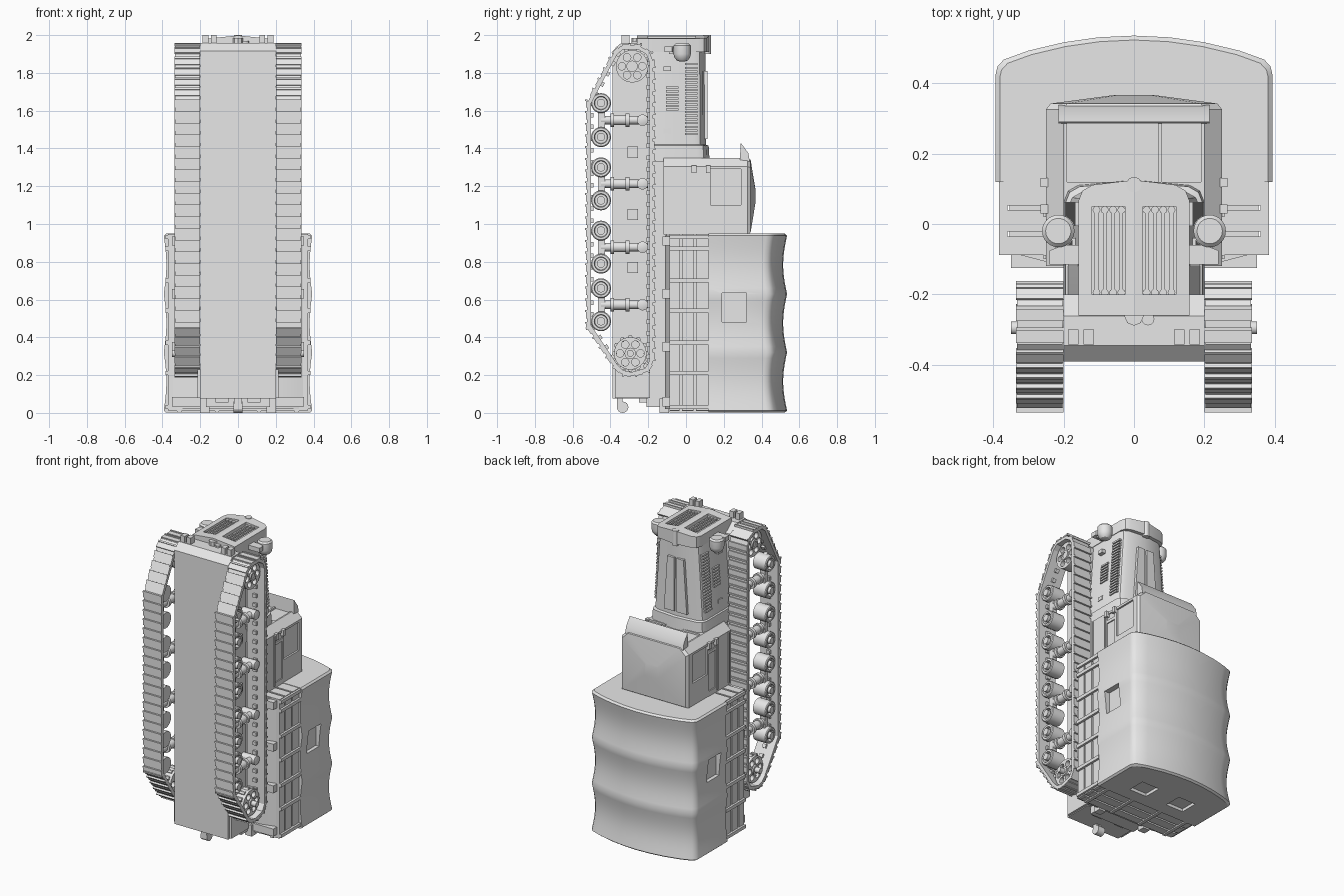
import bpy, bmesh, math
from mathutils import Vector

cube = bpy.data.objects.get("Cube")
if cube:
    bpy.data.objects.remove(cube, do_unlink=True)

grey = bpy.data.materials.new("plain_grey")
grey.use_nodes = True
grey.diffuse_color = (0.8, 0.8, 0.8, 1)
grey.node_tree.nodes["Principled BSDF"].inputs["Base Color"].default_value = (0.8, 0.8, 0.8, 1)
built = []


def place(axis, a, u, v):
    return {"x": (a, u, v), "y": (u, a, v), "z": (u, v, a)}[axis]


class Part:
    """Collects simple solids into one named object."""

    def __init__(self, name):
        self.name, self.bm = name, bmesh.new()

    def loft(self, rings):
        rows = [[self.bm.verts.new(p) for p in ring] for ring in rings]
        n = len(rows[0])
        for a, b in zip(rows, rows[1:]):
            for i in range(n):
                j = (i + 1) % n
                self.bm.faces.new((a[i], a[j], b[j], b[i]))
        self.bm.faces.new(rows[0])
        self.bm.faces.new(rows[-1])
        return self

    def prism(self, axis, pts, a, b):
        return self.loft([[place(axis, k, u, v) for u, v in pts] for k in (a, b)])

    def box(self, x0, x1, y0, y1, z0, z1):
        return self.prism("z", [(x0, y0), (x1, y0), (x1, y1), (x0, y1)], z0, z1)

    def turn(self, axis, u, v, profile, n=20):
        ang = [2 * math.pi * i / n for i in range(n)]
        return self.loft([[place(axis, a, u + r * math.cos(t), v + r * math.sin(t))
                           for t in ang] for a, r in profile])

    def done(self, mirror=False, cutter=None):
        bmesh.ops.recalc_face_normals(self.bm, faces=self.bm.faces[:])
        mesh = bpy.data.meshes.new(self.name)
        self.bm.to_mesh(mesh)
        self.bm.free()
        mesh.materials.append(grey)
        obj = bpy.data.objects.new(self.name, mesh)
        bpy.context.collection.objects.link(obj)
        if cutter:
            mod = obj.modifiers.new("cut", "BOOLEAN")
            mod.operation, mod.object = "DIFFERENCE", cutter
        if mirror:
            obj.modifiers.new("mirror", "MIRROR")
        if cutter or mirror:
            deps = bpy.context.evaluated_depsgraph_get()
            obj.data = bpy.data.meshes.new_from_object(obj.evaluated_get(deps))
            obj.modifiers.clear()
        if cutter:
            bpy.data.objects.remove(cutter, do_unlink=True)
            built.pop()
        built.append(obj)
        return obj


# Hull with bevelled nose and wider tail
hull = Part("hull")
hull.prism("x", [(-.39, .075), (-.39, 1.915), (-.345, 1.957), (-.262, 1.957),
                 (-.2, 1.9), (-.2, .075)], -.2, .2)
hull.box(-.215, .215, -.375, -.19, .08, .23)
hull.box(-.17, .17, -.21, -.1, .03, 1.4)
hull.done()
fittings = Part("hull_fittings")
for z in (.77, 1.05, 1.38):
    fittings.box(.19, .215, -.31, -.255, z - .03, z + .03)
for x in (.113, .157):
    fittings.box(x, x + .03, -.342, -.3, 1.94, 2)
fittings.box(.15, .2, -.14, -.09, 0, .075)
fittings.box(.05, .12, -.25, -.19, .055, .08)
fittings.done(mirror=True)
crank = Part("crank_sockets")
crank.turn("z", 0, -.262, [(1.94, .027), (1.985, .027)], 8)
crank.turn("z", .04, -.27, [(1.94, .018), (1.97, .018)], 12)
crank.done()
hook = Part("tow_hook")
hook.turn("x", -.335, .03, [(-.025, .03), (.025, .03)], 16)
hook.box(-.02, .02, -.365, -.335, .02, .09)
hook.done()

# Tracks: band, shoes and cleats follow one closed path
path = [Vector(p) for p in ((-.515, .46), (-.515, 1.64), (-.375, 1.905), (-.34, 1.935),
        (-.25, 1.937), (-.2, 1.905), (-.182, 1.86), (-.182, .27), (-.21, .225),
        (-.29, .203), (-.34, .215), (-.375, .25))]
track = Part("tracks")


def slab(p, q, low, high, x0, x1):
    t = (q - p).normalized()
    n = Vector((-t.y, t.x))
    track.prism("x", [p + n * low, q + n * low, q + n * high, p + n * high], x0, x1)


pitch, carry = .062, 0
for p, q in zip(path, path[1:] + path[:1]):
    t, length = (q - p).normalized(), (q - p).length
    slab(p - t * .004, q + t * .004, -.012, .008, .203, .333)
    while carry < length:
        c = p + t * carry
        slab(c - t * .022, c + t * .022, .006, .014, .2, .335)
        slab(c + t * .012, c + t * .022, .006, .02, .2, .335)
        slab(c - t * .012, c + t * .012, -.026, -.008, .255, .28)
        carry += pitch
    carry -= length
track.done(mirror=True)

# Idler in the nose, sprocket in the tail, both pierced
for name, y, z, end, teeth in (("idlers", -.285, 1.835, .31, 0), ("sprockets", -.295, .315, .35, 12)):
    holes = Part(name + "_cutter")
    for i in range(6):
        t = i * math.pi / 3
        holes.turn("x", y + .054 * math.cos(t), z + .054 * math.sin(t), [(.2, .02), (.4, .02)], 14)
    cut = holes.done()
    cut.hide_render = True
    Part(name).turn("x", y, z, [(.235, .086), (.305, .086)], 28).done(True, cut)
    hub = Part(name + "_hubs")
    hub.turn("x", y, z, [(.195, .03), (.315, .03), (.315, .018), (end, .018)])
    for i in range(teeth):
        t = i * math.tau / teeth
        hub.turn("x", y + .084 * math.cos(t), z + .084 * math.sin(t), [(.25, .014), (.29, .014)], 6)
    hub.done(mirror=True)

# Road wheels in sprung pairs
wheels, bogies = Part("road_wheels"), Part("bogies")
for low, high in ((.485, .66), (.79, .965), (1.125, 1.3), (1.46, 1.64)):
    for z in (low, high):
        wheels.turn("x", -.45, z, [(.22, .053), (.31, .053), (.315, .048), (.315, .036),
                                   (.295, .033), (.295, .022), (.325, .022)])
    mid = (low + high) / 2
    bogies.box(.25, .285, -.465, -.43, low, high)
    bogies.turn("y", .265, mid, [(-.45, .022), (-.4, .022), (-.4, .036), (-.38, .036),
                (-.38, .027), (-.32, .027), (-.32, .036), (-.3, .036), (-.3, .022), (-.2, .022)], 16)
    bogies.turn("x", -.23, mid, [(.195, .03), (.3, .03), (.305, .015)], 16)
wheels.done(mirror=True)
bogies.done(mirror=True)


# Engine hood, narrowing to the nose
def hood_half(w, h):
    return [(w, -.26), (w, h - .06), (w - .012, h - .03), (w - .04, h - .014), (0, h)]


hood = Part("hood")
hood.loft([[(s * x, y, z) for s, half in ((1, hood_half(w, h)), (-1, hood_half(w, h)[-2::-1]))
            for x, y in half]
           for z, w, h in ((1.33, .2, .125), (1.415, .195, .12), (1.42, .187, .105), (1.925, .153, .102))])
hood.done()
details = Part("hood_louvres")


def louvre(y0, y1, z):
    w = .187 - .067 * (z - 1.42)
    details.box(w - .01, w + .009, y0, y1, z, z + .011)


for i in range(20):
    louvre(-.005, .062, 1.47 + i * .0195)
for i in range(7):
    louvre(-.105, -.04, 1.6 + i * .0195)
for z in (1.48, 1.81):
    details.box(.14, .187, -.12, -.08, z, z + .025)
details.prism("y", [(.008, 1.45), (.085, 1.45), (.06, 1.81), (.008, 1.81)], .09, .114)
details.done(mirror=True)

# Radiator shell with two barred openings
cut = Part("grille_cutter").box(.025, .12, -.2, .05, 1.955, 2.1).done()
cut.hide_render = True
shell = Part("radiator_shell")
half = hood_half(.158, .125) + [(0, -.26)]
shell.loft([[(x, y, 1.91) for x, y in half], [(x, y, 1.998 - .1 * x) for x, y in half]])
shell.done(True, cut)
bars = Part("grille_bars")
for i in range(4):
    x = .036 + i * .0235
    bars.box(x - .005, x + .005, -.205, .055, 1.95, 1.978)
    for y in (-.195, .04):
        bars.turn("z", x, y, [(1.95, .011), (1.982, .011)], 10)
bars.done(mirror=True)
cap = Part("radiator_cap")
cap.turn("z", 0, .112, [(1.9, .022), (2, .022)], 14)
cap.done()

# Headlights on side brackets
lamps = Part("headlights")
lamps.turn("z", .215, -.02, [(1.86, .012), (1.865, .028), (1.88, .041), (1.9, .046),
                             (1.945, .046), (1.955, .036)], 24)
lamps.prism("z", [(.14, -.115), (.24, -.115), (.24, -.075), (.2, -.06), (.14, -.06)], 1.91, 1.94)
lamps.box(.207, .223, -.09, -.04, 1.9, 1.93)
lamps.done(mirror=True)

# Cab with recessed windows, faceted roof and visor
cut = Part("cab_window_cutter")
cut.box(-.19, .068, .12, .29, 1.338, 1.4)
cut.box(.08, .19, .12, .29, 1.338, 1.4)
for s in (-1, 1):
    cut.box(*sorted((s * .238, s * .3)), .13, .29, 1.1, 1.29)
    cut.box(*sorted((s * .243, s * .3)), .04, .115, .98, 1.23)
    cut.box(*sorted((s * .243, s * .3)), .04, .115, 1.25, 1.29)
cut = cut.done()
cut.hide_render = True
plan = [(-.25, .945), (.25, .945), (.25, 1.305), (.2, 1.35), (-.2, 1.35), (-.25, 1.305)]
Part("cab").prism("y", plan, -.12, .325).done(False, cut)
roof = Part("cab_roof")
roof.loft([[(x * k, y, 1.148 + (z - 1.148) * k) for x, z in plan]
           for y, k in ((.315, 1), (.325, 1), (.342, .95), (.367, .2))])
roof.prism("x", [(.285, 1.34), (.29, 1.43), (.33, 1.375), (.338, 1.33)], -.215, .215)
roof.done()
trim = Part("cab_trim")
for y in (.03, .105):
    trim.box(.235, .265, y, y + .025, 1.27, 1.31)
trim.box(.245, .257, .02, .032, .96, 1.3)
trim.box(.245, .257, -.1, -.088, .96, 1.3)
trim.done(mirror=True)

# Cargo bed: floor, slatted walls and stakes
bed = Part("cargo_bed")
bed.prism("z", [(-.354, .13), (-.354, -.08), (-.24, -.11), (.24, -.11), (.354, -.08), (.354, .13)], .02, .94)
bed.done()
rails = Part("bed_rails")
for y0, y1 in ((-.088, -.035), (-.022, .04), (.052, .122)):
    rails.box(.345, .37, y0, y1, .012, .946)
    rails.box(0, .35, y0, y1, .01, .03)
    rails.box(.24, .36, y0, y1, .93, .946)
for z in (.02, .2, .36, .53, .69, .86, .92):
    rails.box(.36, .384, -.088, .122, z, z + .022)
for z in (.06, .35, .63, .91):
    rails.box(.19, .35, -.125, -.085, z - .025, z + .025)
for x in (.1, .3):
    rails.box(x, x + .022, -.088, .122, .002, .02)
rails.done(mirror=True)

# Canvas cover, sagging between four hoops
arch = [(.393, .12), (.393, .425), (.388, .447), (.37, .467)]
arch += [(x, .535 - .065 * (x / .37) ** 2) for x in (.3, .2, .1, 0)]
arch += [(-x, y) for x, y in arch[-2::-1]]
rings = [(.002, .97)] + [(.012 + .926 * i / 30, 1) for i in range(31)] + [(.949, .97)]
cover = Part("canvas_cover")
loops = []
for z, k in rings:
    sag = abs(math.sin(3 * math.pi * (z - .012) / .926)) if k == 1 else 0
    loops.append([(x * k * (1 - .035 * sag), .12 + (y - .12) * k * (1 - .05 * sag), z) for x, y in arch])
cover.loft(loops)
cut = Part("cover_window_cutter")
for s in (-1, 1):
    cut.box(*sorted((s * .355, s * .5)), .19, .32, .48, .635)
    cut.box(*sorted((s * .08, s * .21)), .21, .33, -.1, .022)
cut = cut.done()
cut.hide_render = True
cover.done(False, cut)

# Soft shading with sharp edges kept
bpy.ops.object.select_all(action="DESELECT")
for obj in built:
    obj.select_set(True)
bpy.context.view_layer.objects.active = built[0]
bpy.ops.object.shade_smooth_by_angle(angle=math.radians(30))
